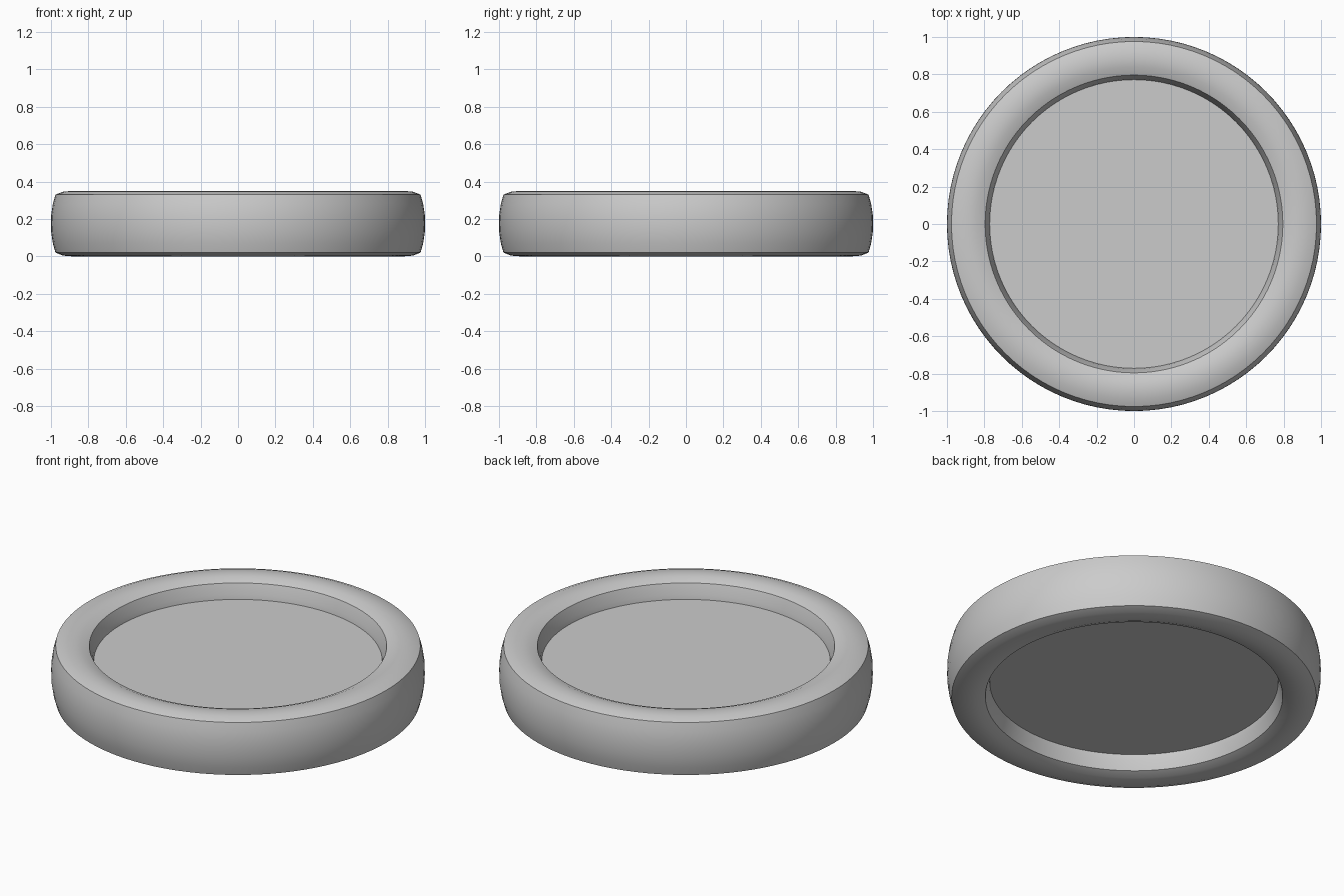
import bpy, bmesh, math

if "Cube" in bpy.data.objects:
    bpy.data.objects.remove(bpy.data.objects["Cube"])

SEGMENTS = 96
MID = 0.175


def revolve(name, profile, closed):
    """Spin an (r, z) profile around the z axis."""
    bm = bmesh.new()
    rings = []
    for r, z in profile:
        if r == 0:
            rings.append([bm.verts.new((0, 0, z))] * SEGMENTS)
            continue
        rings.append([bm.verts.new((r * math.cos(a), r * math.sin(a), z))
                      for a in (math.tau * i / SEGMENTS for i in range(SEGMENTS))])
    pairs = list(zip(rings, rings[1:]))
    if closed:
        pairs.append((rings[-1], rings[0]))
    for a, b in pairs:
        for i in range(SEGMENTS):
            j = (i + 1) % SEGMENTS
            bm.faces.new(list(dict.fromkeys((a[i], a[j], b[j], b[i]))))
    bmesh.ops.recalc_face_normals(bm, faces=bm.faces)
    mesh = bpy.data.meshes.new(name)
    bm.to_mesh(mesh)
    bm.free()
    obj = bpy.data.objects.new(name, mesh)
    bpy.context.collection.objects.link(obj)
    bpy.ops.object.select_all(action='DESELECT')
    obj.select_set(True)
    bpy.context.view_layer.objects.active = obj
    bpy.ops.object.shade_smooth_by_angle(angle=math.radians(30))
    return obj


# Ring: four gently bulged sides meeting at crisp corners, mirrored about mid height
upper = [(0.768, 0.22), (0.776, 0.27), (0.796, 0.328),
         (0.84, 0.346), (0.885, 0.35), (0.935, 0.346), (0.976, 0.33),
         (0.99, 0.28), (0.999, 0.22), (1.0, MID)]
lower = [(r, 2 * MID - z) for r, z in reversed(upper[:-1])]
revolve("outer_ring", upper + lower, True)

# Recessed flat disc filling the ring
revolve("center_disc", [(0, 0.242), (0.78, 0.242), (0.78, 0.108), (0, 0.108)], False)
